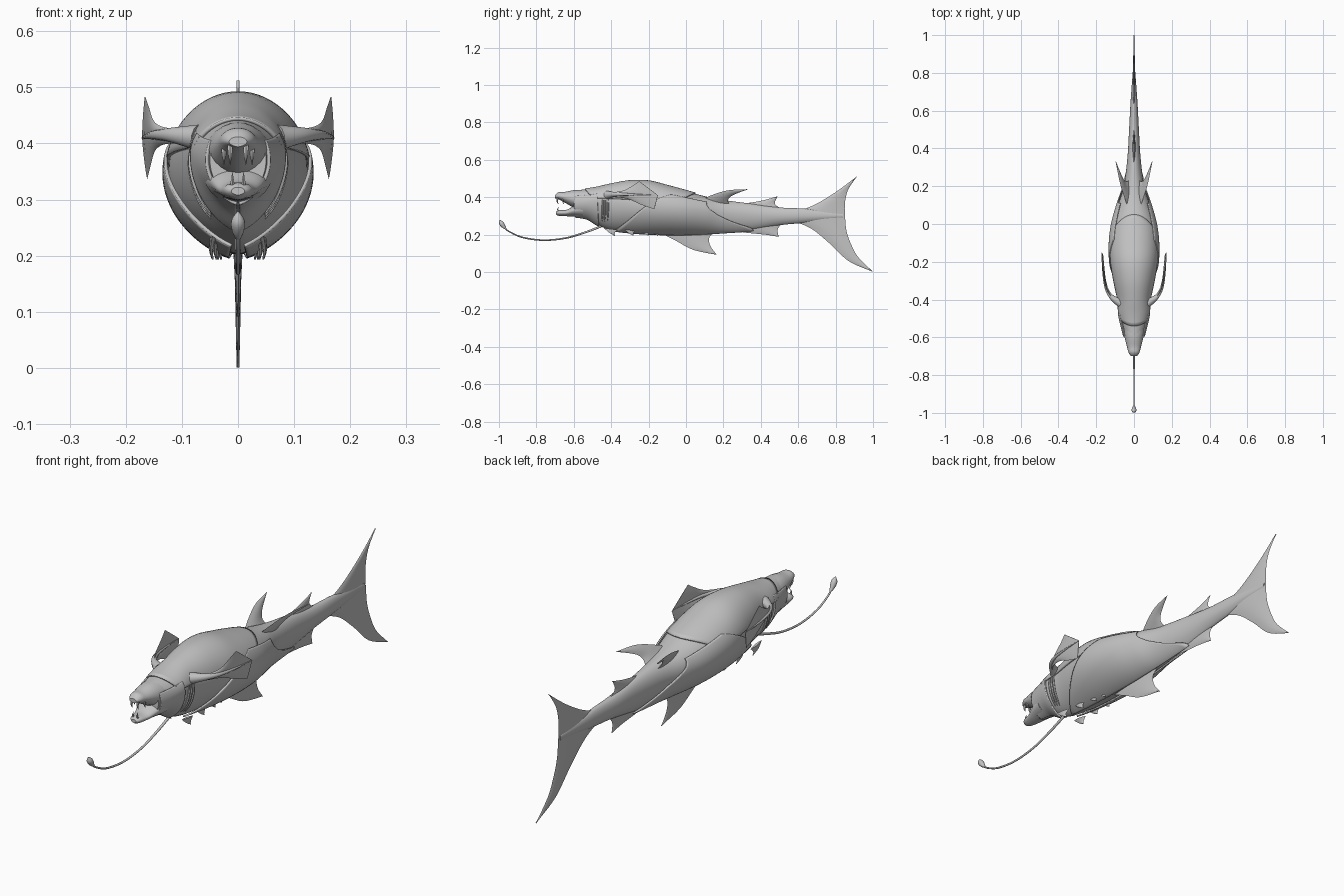
import bpy, bmesh
from math import sin, cos, pi, radians
from mathutils import Vector

cube = bpy.data.objects.get("Cube")
if cube:
    bpy.data.objects.remove(cube)

grey = bpy.data.materials.new("clay_grey")
grey.use_nodes = True
grey.diffuse_color = (0.55, 0.55, 0.55, 1)
grey.node_tree.nodes["Principled BSDF"].inputs["Base Color"].default_value = (0.55, 0.55, 0.55, 1)


def spline(pts, u):
    """Smooth point on a path of tuples, u from 0 to 1."""
    f = min(max(u, 0), 1) * (len(pts) - 1)
    i = min(int(f), len(pts) - 2)
    t = f - i
    p = [Vector(pts[min(max(k, 0), len(pts) - 1)]) for k in range(i - 1, i + 3)]
    m1, m2 = (p[2] - p[0]) / 2, (p[3] - p[1]) / 2
    return (p[1] * (2*t**3 - 3*t**2 + 1) + m1 * (t**3 - 2*t*t + t)
            + p[2] * (3*t*t - 2*t**3) + m2 * (t**3 - t*t))


def grid_object(name, rows, closed=False, mirror=False, solid=0):
    """Skin a list of point rows; closed rows are rings with end caps."""
    bm = bmesh.new()
    vs = [[bm.verts.new(p) for p in r] for r in rows]
    n = len(rows[0])
    for a, b in zip(vs, vs[1:]):
        for j in range(n if closed else n - 1):
            k = (j + 1) % n
            bm.faces.new((a[j], a[k], b[k], b[j]))
    if closed:
        bm.faces.new(vs[0])
        bm.faces.new(vs[-1])
    bmesh.ops.remove_doubles(bm, verts=bm.verts, dist=0.00005)
    bmesh.ops.recalc_face_normals(bm, faces=bm.faces)
    me = bpy.data.meshes.new(name)
    bm.to_mesh(me)
    bm.free()
    me.materials.append(grey)
    ob = bpy.data.objects.new(name, me)
    bpy.context.collection.objects.link(ob)
    if solid:
        mod = ob.modifiers.new("Thickness", 'SOLIDIFY')
        mod.thickness, mod.offset = solid, 0
    if mirror:
        ob.modifiers.new("Mirror", 'MIRROR')
    bpy.ops.object.select_all(action='DESELECT')
    ob.select_set(True)
    bpy.context.view_layer.objects.active = ob
    bpy.ops.object.shade_smooth_by_angle(angle=radians(40))
    return ob


def section(s, a, d=0):
    """Point at angle a of a station (y, top, bottom, half width, widest height)."""
    y, top, low, w, mid = s
    c, n = cos(a), sin(a)
    if n < 0:
        x, z = w * abs(c) ** 1.4 * (1 if c > 0 else -1), mid + (mid - low) * n
    else:
        x, z = w * c, mid + (top - mid) * n
    return Vector((x + d * c, y, z + d * n))


def loft(name, stations, steps=40, sides=40):
    rows = []
    for i in range(steps + 1):
        s = spline(stations, i / steps)
        rows.append([section(s, 2 * pi * j / sides) for j in range(sides)])
    return grid_object(name, rows, closed=True)


def tube(name, path, radii, mirror=False, steps=24, sides=10):
    rows = []
    for i in range(steps + 1):
        u = i / steps
        p = spline(path, u)
        d = (spline(path, u + .02) - spline(path, u - .02)).normalized()
        side = d.orthogonal() if abs(d.x) > .9 else d.cross(Vector((1, 0, 0)))
        side.normalize()
        up = d.cross(side)
        r = spline([(q, 0) for q in radii], u).x
        rows.append([p + r * (side * cos(2*pi*j/sides) + up * sin(2*pi*j/sides))
                     for j in range(sides)])
    return grid_object(name, rows, closed=True, mirror=mirror)


def fin(name, lead, trail, thick=.006, mirror=False, steps=16, chord=8):
    """Lens-section blade between a leading and a trailing edge, root to tip."""
    def full(pts):
        return [p if len(p) == 3 else (0, *p) for p in pts]
    lead, trail = full(lead), full(trail)
    span = Vector(lead[-1]) - Vector(lead[0])
    normal = span.cross(Vector(trail[0]) - Vector(lead[-1])).normalized()
    rows = []
    for i in range(steps + 1):
        u = i / steps
        a, b = spline(lead, u), spline(trail, u)
        ring = []
        for j in range(2 * chord):
            v = j / chord if j <= chord else 2 - j / chord
            h = thick * (1 - .75 * u) * (sin(pi * v) + .12)
            ring.append(a.lerp(b, v) + normal * (h if j <= chord else -h))
        rows.append(ring)
    return grid_object(name, rows, closed=True, mirror=mirror)


# Main body, from the jaw hinge to the tail stem
body = [(-.6, .437, .297, .05, .37), (-.53, .442, .285, .068, .375),
        (-.47, .452, .25, .08, .38), (-.4, .468, .225, .085, .375),
        (-.3, .485, .212, .106, .365), (-.2, .484, .205, .122, .355),
        (-.1, .46, .202, .124, .345), (0, .433, .202, .112, .335),
        (.1, .405, .207, .085, .325), (.2, .385, .213, .054, .315),
        (.35, .365, .225, .035, .305), (.5, .345, .25, .026, .3),
        (.65, .337, .265, .018, .3), (.84, .31, .29, .004, .3)]
loft("body", body, steps=70, sides=48)


def station(y):
    for i, (a, b) in enumerate(zip(body, body[1:])):
        if y <= b[0]:
            return spline(body, (i + (y - a[0]) / (b[0] - a[0])) / (len(body) - 1))
    return body[-1]


def plate(name, a0, a1, front, back, lift, mirror=False):
    """Armour plate over the body; front and back give its ends by angle fraction."""
    rows = []
    for i in range(29):
        f = i / 28
        a = radians(a0 + (a1 - a0) * f)
        rows.append([section(station(front(f) + (back(f) - front(f)) * j / 30), a, lift)
                     for j in range(31)])
    return grid_object(name, rows, mirror=mirror, solid=.006)


# Armour plates
plate("back_plate", 10, 170, lambda f: -.5 - .04 * sin(pi * f),
      lambda f: -.06 + .11 * sin(pi * f), .003)
plate("flank_plate", -78, 36, lambda f: -.38 + .3 * f ** 1.5,
      lambda f: .36 - .25 * f + .04 * sin(2 * pi * f), .007, mirror=True)
plate("cheek_plate", -85, 30, lambda f: -.59, lambda f: -.465 - .01 * f, .003, mirror=True)

# Open jaws
loft("upper_jaw", [(-.55, .438, .335, .06, .38), (-.6, .437, .345, .05, .39),
                   (-.65, .428, .372, .037, .4), (-.68, .427, .388, .029, .405),
                   (-.7, .412, .394, .016, .403)], steps=16, sides=24)
loft("lower_jaw", [(-.55, .37, .288, .06, .34), (-.6, .352, .297, .048, .33),
                   (-.64, .332, .298, .034, .318), (-.68, .33, .3, .024, .317),
                   (-.695, .322, .308, .012, .315)], steps=16, sides=24)
for y, x in ((-.685, .014), (-.655, .025)):
    tube("upper_tooth", [(x, y, .4), (x, y - .004, .38), (x, y + .003, .362)],
         [.006, .004, .0005], mirror=True, steps=8, sides=6)
tube("lower_tooth", [(.01, -.68, .322), (.01, -.686, .335), (.01, -.682, .348)],
     [.005, .003, .0005], mirror=True, steps=8, sides=6)

# Gill ridges
for k in range(3):
    path = [section(station(-.455 + .014 * k + .012 * cos(a)), a, .003)
            for a in (.15, -.1, -.35, -.6, -.85)]
    tube("gill_ridge", path, [.002, .005, .005, .004, .001], mirror=True, sides=6)

# Lure on a curved stalk
tube("lure_stalk", [(0, -.44, .25), (0, -.53, .215), (0, -.64, .182), (0, -.76, .17),
                    (0, -.87, .184), (0, -.94, .213), (0, -.975, .238)],
     [.006, .0045, .004, .0035], steps=40)
tube("lure_bulb", [(0, -.96, .228), (0, -.975, .243), (0, -.988, .262), (0, -.996, .279)],
     [.003, .010, .012, .001], steps=14, sides=14)

# Pectoral fins: arm plus two webbed panels sharing a middle rib
rib = [(.07, -.42, .41), (.12, -.385, .415), (.15, -.33, .415),
       (.165, -.24, .412), (.171, -.15, .41)]
tube("pectoral_arm", rib, [.024, .013, .008, .004, .001], mirror=True)
fin("pectoral_upper_web", [(.07, -.42, .427), (.12, -.385, .427), (.148, -.33, .437),
                           (.159, -.28, .465), (.166, -.25, .485)], rib, .004, mirror=True)
fin("pectoral_lower_web", rib, [(.07, -.42, .393), (.12, -.385, .4), (.146, -.31, .39),
                                (.156, -.24, .36), (.162, -.17, .336)], .004, mirror=True)

# Splayed rear back fins
fin("back_fin", [(.03, .08, .385), (.055, .15, .415), (.078, .23, .437), (.096, .33, .442)],
    [(.03, .23, .365), (.045, .225, .385), (.062, .25, .41), (.096, .33, .442)],
    .008, mirror=True)

# Midline fins
fin("rear_ridge_fin", [(.24, .36), (.34, .37), (.42, .385), (.49, .405)],
    [(.53, .335), (.49, .35), (.475, .37), (.49, .405)], .008)
fin("belly_fin", [(-.15, .215), (-.06, .17), (.04, .118), (.165, .092)],
    [(.16, .215), (.125, .185), (.13, .14), (.165, .092)], .008)
fin("rear_belly_fin", [(.22, .225), (.32, .21), (.42, .2), (.495, .188)],
    [(.53, .27), (.505, .25), (.49, .225), (.495, .188)], .008)

# Tail fin lobes
fin("tail_upper_lobe", [(.52, .31), (.66, .347), (.79, .42), (.915, .512)],
    [(.85, .3), (.85, .37), (.867, .44), (.915, .512)], .008, steps=24)
fin("tail_lower_lobe", [(.52, .29), (.66, .237), (.765, .155), (.87, .058), (1, .001)],
    [(.85, .3), (.858, .22), (.882, .15), (.92, .08), (1, .001)], .008, steps=24)

# Belly barbs
for y, x in ((-.4, .045), (-.3, .038), (-.22, .035), (-.17, .03)):
    fin("belly_barb", [(x, y - .04, .235), (x + .004, y - .01, .21), (x, y + .02, .193)],
        [(x, y + .035, .225), (x + .002, y + .02, .21), (x, y + .02, .193)],
        .005, mirror=True, steps=8, chord=4)
